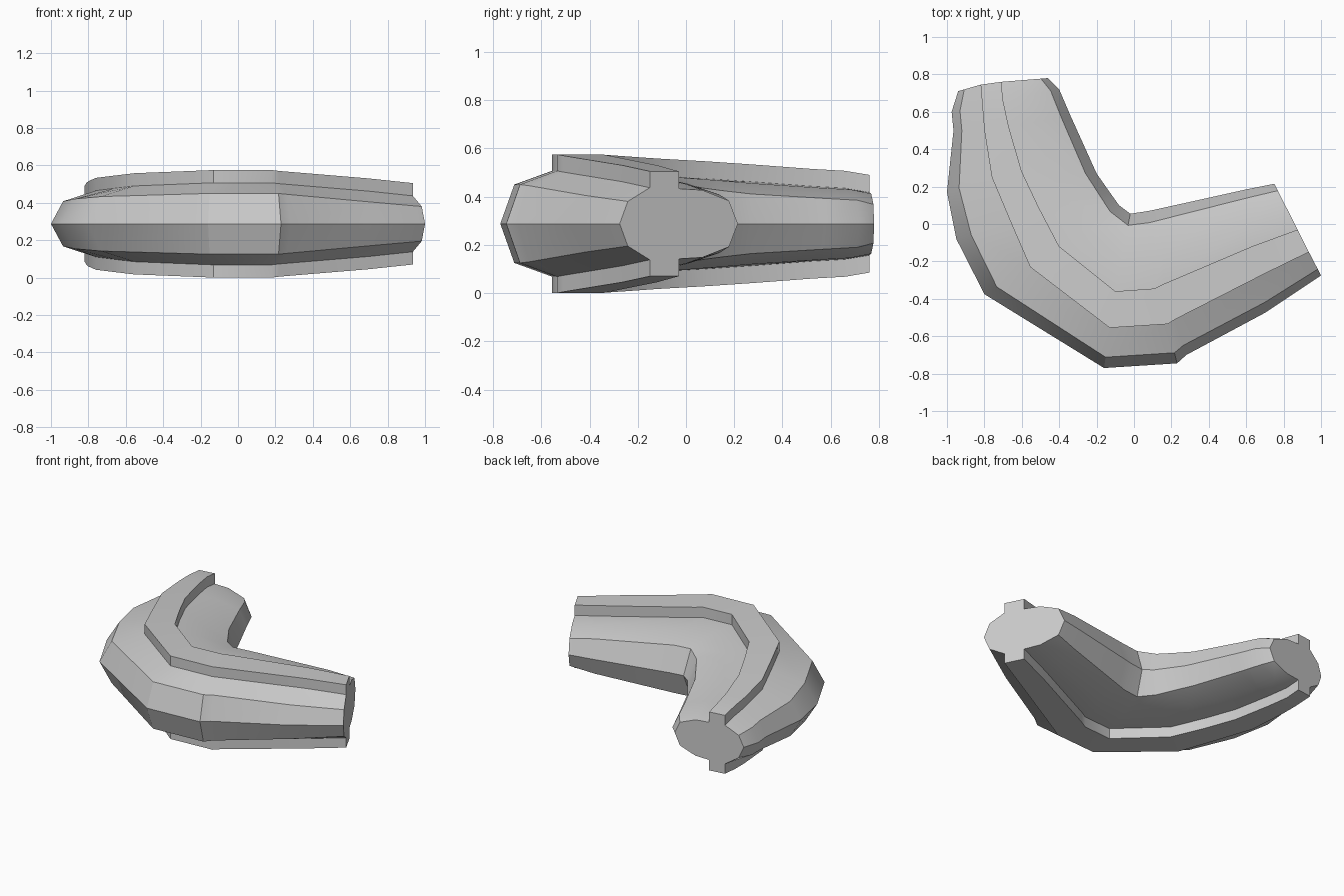
import bpy, bmesh
from mathutils import Vector

if "Cube" in bpy.data.objects:
    bpy.data.objects.remove(bpy.data.objects["Cube"])

MID = 0.2875  # height of the horizontal symmetry plane

# Stations along the bend: outer rim, ridge outer, ridge inner, inner rim (x, y), ridge top z
stations = [
    ((-0.94, 0.71), (-0.82, 0.745), (-0.71, 0.76), (-0.46, 0.78), 0.49),
    ((-0.975, 0.60), (-0.81, 0.62), (-0.70, 0.66), (-0.40, 0.72), 0.507),
    ((-0.965, 0.50), (-0.80, 0.50), (-0.67, 0.52), (-0.34, 0.58), 0.515),
    ((-1.00, 0.17), (-0.76, 0.25), (-0.60, 0.28), (-0.20, 0.27), 0.533),
    ((-0.95, -0.08), (-0.655, 0.00), (-0.51, 0.09), (-0.13, 0.17), 0.546),
    ((-0.80, -0.375), (-0.555, -0.23), (-0.40, -0.12), (-0.08, 0.10), 0.558),
    ((-0.16, -0.77), (-0.13, -0.555), (-0.10, -0.36), (-0.02, 0.055), 0.575),
    ((0.23, -0.745), (0.18, -0.535), (0.11, -0.345), (0.08, 0.07), 0.575),
    ((0.28, -0.70), (0.22, -0.51), (0.16, -0.32), (0.14, 0.083), 0.57),
    ((0.70, -0.475), (0.70, -0.265), (0.63, -0.12), (0.60, 0.185), 0.53),
    ((1.00, -0.275), (0.935, -0.15), (0.875, -0.03), (0.75, 0.215), 0.505),
]


def ring(outer, r_out, r_in, inner, top):
    """Oval cross-section with a square ridge above and below."""
    o, a, b, i = (Vector(p) for p in (outer, r_out, r_in, inner))
    upper = [
        (o.lerp(a, 0.27), top - 0.125),
        (a, top - 0.068),
        (a, top),
        (b, top),
        (b, top - 0.072),
        (i.lerp(b, 0.6), top - 0.078),
        (i.lerp(b, 0.15), top - 0.122),
    ]
    pts = [(o.x, o.y, MID)]
    pts += [(p.x, p.y, z) for p, z in upper]
    pts.append((i.x, i.y, MID))
    pts += [(p.x, p.y, 2 * MID - z) for p, z in reversed(upper)]
    return pts


# Loft the sections into one closed bent body
bm = bmesh.new()
rings = [[bm.verts.new(p) for p in ring(*s)] for s in stations]
for r0, r1 in zip(rings, rings[1:]):
    n = len(r0)
    for k in range(n):
        bm.faces.new((r0[k], r0[(k + 1) % n], r1[(k + 1) % n], r1[k]))

# End caps
bm.faces.new(rings[0])
bm.faces.new(rings[-1])
bmesh.ops.recalc_face_normals(bm, faces=bm.faces)

mesh = bpy.data.meshes.new("bent_ridged_tube")
bm.to_mesh(mesh)
bm.free()
tube = bpy.data.objects.new("bent_ridged_tube", mesh)
bpy.context.collection.objects.link(tube)

# Smooth along the bend, sharp at the ridges and caps
bpy.context.view_layer.objects.active = tube
tube.select_set(True)
bpy.ops.object.shade_smooth_by_angle(angle=0.52)
